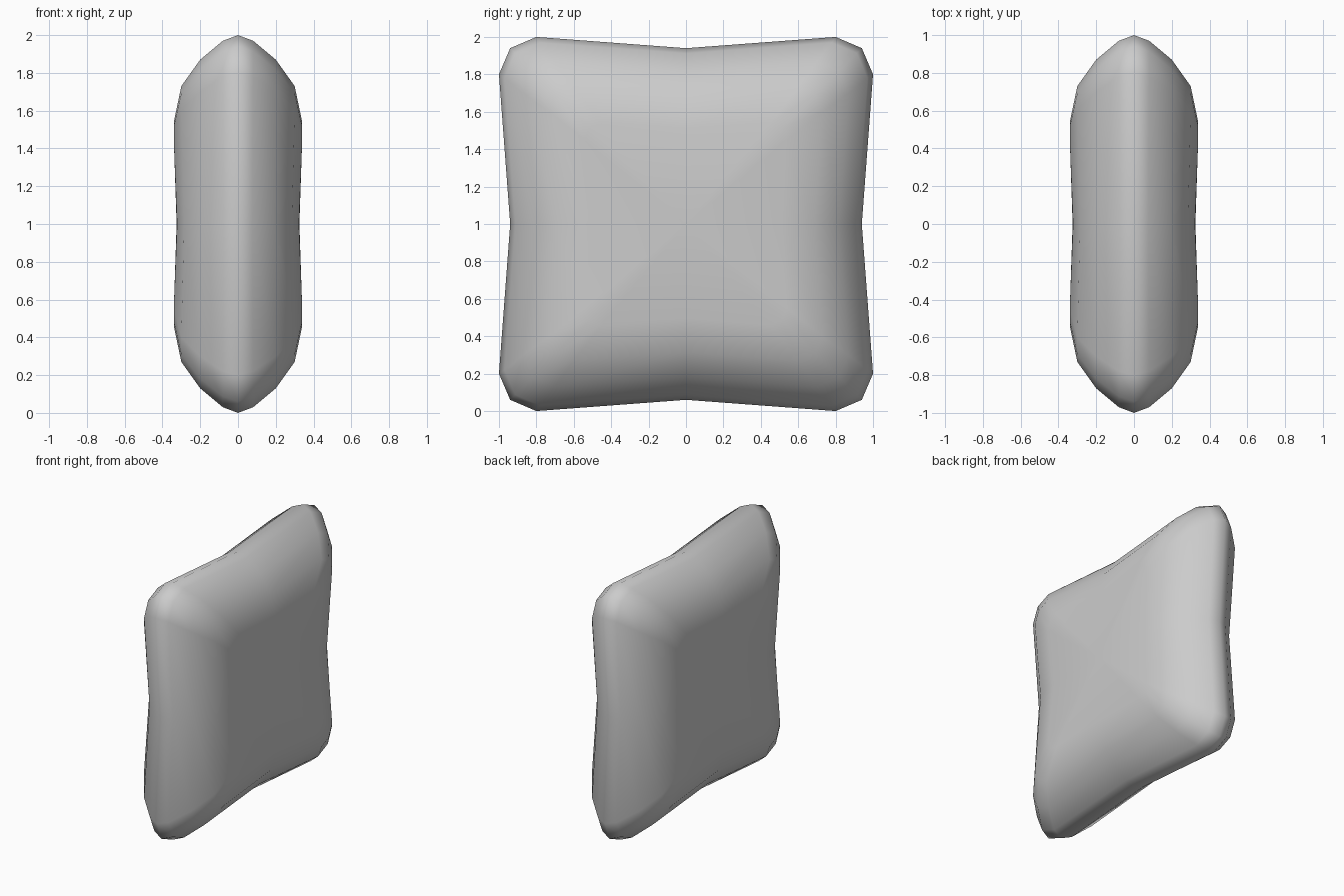
import bpy
import bmesh

if "Cube" in bpy.data.objects:
    bpy.data.objects.remove(bpy.data.objects["Cube"])

# Half profile from the rim to the flat face: (thickness x, half extent, corner cut)
PROFILE = [(0.0, 1.0, 0.20), (0.08, 0.97, 0.19), (0.20, 0.87, 0.17),
           (0.30, 0.73, 0.13), (0.34, 0.54, 0.09)]
PINCH = 0.94    # edge midpoints pull inwards
WAIST = 0.95    # edge midpoints are slightly thinner


def ring(bm, x, e, c):
    """Rounded square loop with pinched edge midpoints."""
    verts = []
    y_z = [(e * PINCH, 0, WAIST), (e, e - c, 1), (e - 0.3 * c, e - 0.3 * c, 1), (e - c, e, 1)]
    for turn in range(4):
        for y, z, f in y_z:
            for _ in range(turn):
                y, z = -z, y
            verts.append(bm.verts.new((x * f, y, z + 1)))
    return verts


# Pillow: loops bridged from one face over the rim to the other
bm = bmesh.new()
loops = [ring(bm, -x, e, c) for x, e, c in reversed(PROFILE[1:])]
loops += [ring(bm, x, e, c) for x, e, c in PROFILE]
n = len(loops[0])
for a, b in zip(loops, loops[1:]):
    for i in range(n):
        j = (i + 1) % n
        bm.faces.new((a[i], a[j], b[j], b[i]))

# Broad faces closed around a centre point
for loop, x in ((loops[0], -0.325), (loops[-1], 0.325)):
    centre = bm.verts.new((x, 0, 1))
    for i in range(n):
        bm.faces.new((loop[i], loop[(i + 1) % n], centre))

bmesh.ops.recalc_face_normals(bm, faces=bm.faces)
for f in bm.faces:
    f.smooth = True
mesh = bpy.data.meshes.new("pillow")
bm.to_mesh(mesh)
bm.free()
pillow = bpy.data.objects.new("pillow", mesh)
bpy.context.collection.objects.link(pillow)
